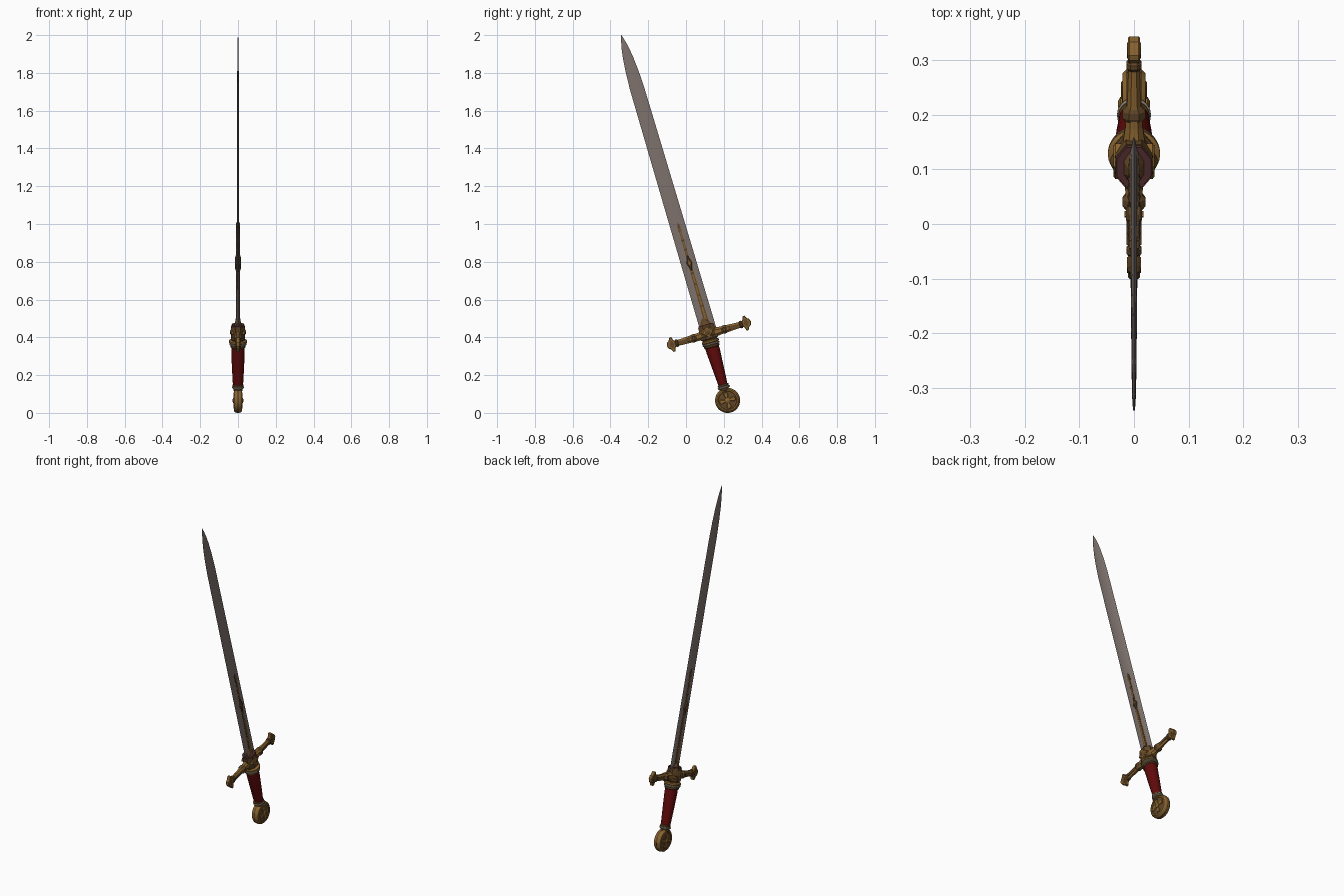
import bpy, bmesh, math
from mathutils import Matrix

if "Cube" in bpy.data.objects:
    bpy.data.objects.remove(bpy.data.objects["Cube"])

# Sword is modelled upright (x thickness, y width, z length; origin at pommel), then tilted.
TILT = Matrix.Translation((0, 0.22, 0.066)) @ Matrix.Rotation(math.radians(16.22), 4, 'X')


def mat(name, r, g, b):
    m = bpy.data.materials.new(name)
    m.diffuse_color = (r, g, b, 1)
    m.use_nodes = True
    m.node_tree.nodes["Principled BSDF"].inputs["Base Color"].default_value = m.diffuse_color
    return m


STEEL = mat("steel", 0.208, 0.170, 0.155)
GOLD = mat("aged gold", 0.25, 0.125, 0.028)
BROWN = mat("dark bronze", 0.12, 0.062, 0.02)
RED = mat("red leather", 0.115, 0.003, 0.003)
WINE = mat("wine enamel", 0.085, 0.026, 0.030)
SILVER = mat("pale metal", 0.29, 0.23, 0.16)


def finish(name, bm, material, angle=None):
    bmesh.ops.recalc_face_normals(bm, faces=bm.faces)
    bm.transform(TILT)
    me = bpy.data.meshes.new(name)
    bm.to_mesh(me)
    bm.free()
    me.materials.append(material)
    ob = bpy.data.objects.new(name, me)
    bpy.context.collection.objects.link(ob)
    if angle:
        bpy.ops.object.select_all(action='DESELECT')
        ob.select_set(True)
        bpy.context.view_layer.objects.active = ob
        bpy.ops.object.shade_smooth_by_angle(angle=math.radians(angle))
    return ob


def loft(name, rings, material, angle=None):
    """Skin a list of equally long point rings and cap both ends."""
    bm = bmesh.new()
    vs = [[bm.verts.new(p) for p in r] for r in rings]
    n = len(vs[0])
    for a, b in zip(vs, vs[1:]):
        for i in range(n):
            j = (i + 1) % n
            bm.faces.new((a[i], a[j], b[j], b[i]))
    bm.faces.new(vs[0])
    bm.faces.new(vs[-1])
    return finish(name, bm, material, angle)


def turned(name, profile, material, n=28, phase=0.0, angle=35):
    """Profile of (z, x radius, y radius) along the sword axis."""
    a = [2 * math.pi * (i + phase) / n for i in range(n)]
    return loft(name, [[(rx * math.cos(t), ry * math.sin(t), z) for t in a]
                       for z, rx, ry in profile], material, angle)


def disc(name, profile, material, centre=(0, 0), n=32, angle=35):
    """Profile of (x, radius), turned about the x axis at (y, z)."""
    a = [2 * math.pi * i / n for i in range(n)]
    return loft(name, [[(x, centre[0] + r * math.cos(t), centre[1] + r * math.sin(t)) for t in a]
                       for x, r in profile], material, angle)


def plate(name, outline, half, material, bevel=0.0):
    """Extrude a (y, z) outline to x = +-half."""
    bm = bmesh.new()
    f = bm.faces.new([bm.verts.new((-half, y, z)) for y, z in outline])
    g = bmesh.ops.extrude_face_region(bm, geom=[f])
    bmesh.ops.translate(bm, vec=(2 * half, 0, 0),
                        verts=[v for v in g['geom'] if isinstance(v, bmesh.types.BMVert)])
    if bevel:
        e = [e for e in bm.edges if abs(e.verts[0].co.x - e.verts[1].co.x) < 1e-6]
        bmesh.ops.bevel(bm, geom=e, offset=bevel, segments=1, affect='EDGES')
    return finish(name, bm, material)


def mirrored(half_outline, y0=0.009):
    """(half width, z) points going up -> closed outline symmetric about y0."""
    return [(y0 + y, z) for y, z in half_outline] + \
           [(y0 - y, z) for y, z in reversed(half_outline) if y > 0]


# Blade: thin lens section with a rounded spear tip
def blade_ring(z, h, t):
    c = 0.009 * (1 - z / 2.015)
    return [(x * t, c + y * h, z) for x, y in
            [(0, 1), (0.75, 0.62), (1, 0.2), (1, -0.2), (0.75, -0.62),
             (0, -1), (-0.75, -0.62), (-1, -0.2), (-1, 0.2), (-0.75, 0.62)]]


loft("blade", [blade_ring(*s) for s in [
    (0.37, 0.043, 0.008), (1.0, 0.041, 0.0065), (1.72, 0.038, 0.0045), (1.81, 0.034, 0.004),
    (1.89, 0.027, 0.0035), (1.95, 0.018, 0.003), (1.99, 0.008, 0.002), (2.014, 0.0006, 0.0005)]],
    STEEL, 50)

# Blade inlay: slim rod, diamond knot and leaf finial, standing proud of both faces
plate("inlay_base", mirrored([(0.013, 0.40), (0.010, 0.56), (0.008, 0.73), (0.005, 0.93)]),
      0.0085, BROWN)
plate("inlay_rod", mirrored([(0.005, 0.40), (0.004, 0.6), (0.0025, 0.94)]), 0.0105, GOLD)
plate("inlay_finial", mirrored([(0.003, 0.915), (0.010, 0.935), (0.005, 0.945), (0.009, 0.955), (0, 0.978)]),
      0.0095, BROWN)
plate("inlay_knot", mirrored([(0, 0.71), (0.009, 0.738), (0.015, 0.755), (0.009, 0.772), (0, 0.80)]),
      0.015, BROWN, 0.004)
plate("inlay_knot_stud", mirrored([(0, 0.742), (0.006, 0.755), (0, 0.768)]), 0.017, GOLD)
for i, z in enumerate((0.52, 0.58, 0.64, 0.70, 0.83, 0.88)):
    disc(f"inlay_bead_{i}", [(-0.0115, 0.003), (-0.009, 0.009), (0.009, 0.009), (0.0115, 0.003)],
         BROWN, (0.009, z), 8, None)

# Pommel: thick domed wheel with recessed faces
disc("pommel_wheel", [(-0.017, 0.046), (-0.021, 0.05), (-0.021, 0.057), (-0.014, 0.064), (-0.005, 0.066),
                      (0.005, 0.066), (0.014, 0.064), (0.021, 0.057), (0.021, 0.05), (0.017, 0.046)], GOLD)
disc("pommel_face", [(-0.022, 0.02), (-0.019, 0.048), (0.019, 0.048), (0.022, 0.02)], BROWN)
disc("pommel_boss", [(-0.029, 0.006), (-0.025, 0.013), (0.025, 0.013), (0.029, 0.006)], GOLD, n=16)
disc("pommel_rim_groove", [(-0.004, 0.0664), (0.004, 0.0664)], BROWN)
# Flared cross relief on both pommel faces
for k in range(4):
    c, s = math.cos(k * math.pi / 2), math.sin(k * math.pi / 2)
    plate(f"pommel_cross_arm_{k}", [(y * c - z * s, y * s + z * c) for y, z in
          [(-0.004, 0.005), (0.004, 0.005), (0.013, 0.038), (0, 0.044), (-0.013, 0.038)]], 0.024, GOLD, 0.002)

# Grip with collars above and below
turned("grip", [(0.085, 0.027, 0.024), (0.12, 0.029, 0.027), (0.20, 0.033, 0.032),
                (0.27, 0.035, 0.037), (0.31, 0.034, 0.037)], RED)


def collar(name, z, half, rx, ry, material):
    turned(name, [(z - half, rx * 0.86, ry * 0.86), (z - half * 0.5, rx, ry),
                  (z + half * 0.5, rx, ry), (z + half, rx * 0.86, ry * 0.86)], material)


collar("pommel_neck", 0.061, 0.009, 0.025, 0.025, BROWN)
collar("lower_collar_pale", 0.072, 0.006, 0.031, 0.033, SILVER)
collar("lower_collar_bronze", 0.083, 0.007, 0.029, 0.029, BROWN)
collar("upper_collar_bronze", 0.300, 0.008, 0.041, 0.042, BROWN)
collar("upper_collar_pale", 0.312, 0.006, 0.046, 0.046, SILVER)
collar("upper_collar_gold", 0.325, 0.009, 0.048, 0.046, GOLD)

# Guard centre: faceted bronze socket with an enamel cap and face ornament
turned("guard_socket", [(0.33, 0.036, 0.040), (0.35, 0.038, 0.048), (0.412, 0.037, 0.046)],
       BROWN, 8, 0.5, None)
turned("guard_socket_cap", [(0.408, 0.036, 0.045), (0.418, 0.034, 0.042)], WINE, 8, 0.5, None)
turned("guard_socket_band", [(0.338, 0.037, 0.046), (0.342, 0.041, 0.051), (0.354, 0.041, 0.051),
                             (0.358, 0.037, 0.046)], BROWN, 8, 0.5, None)
turned("guard_blade_mouth", [(0.41, 0.022, 0.036), (0.432, 0.016, 0.026), (0.455, 0.010, 0.014)],
       BROWN, 8, 0.5, None)
plate("guard_centre_diamond", [(-0.034, 0.376), (0, 0.345), (0.034, 0.376), (0, 0.412)], 0.038, GOLD, 0.004)
disc("guard_centre_stud", [(-0.043, 0.006), (-0.038, 0.015), (0.038, 0.015), (0.043, 0.006)],
     BROWN, (0, 0.377), 16)

# Guard arms, built for each side
ZG, YG = 0.366, 0.004


def arm_ring(y, h, t):
    c = 0.45
    return [(px * t, YG + y, ZG + pz * h) for px, pz in
            [(1, c), (c, 1), (-c, 1), (-1, c), (-1, -c), (-c, -1), (c, -1), (1, -c)]]


for side, s in (("left", -1), ("right", 1)):
    def flat(points):
        return [(YG + s * y, ZG + z) for y, z in points]

    def arm(name, sections, material):
        loft(f"{name}_{side}", [arm_ring(s * y, h, t) for y, h, t in sections], material)

    arm("guard_arm", [(0.02, 0.027, 0.022), (0.06, 0.021, 0.016), (0.12, 0.018, 0.012), (0.19, 0.015, 0.009)], GOLD)
    arm("guard_arm_knot", [(0.068, 0.018, 0.014), (0.078, 0.022, 0.021), (0.09, 0.022, 0.021),
                           (0.10, 0.018, 0.013)], BROWN)
    plate(f"guard_arm_panel_{side}", flat([(0.105, -0.009), (0.165, -0.007), (0.165, 0.007), (0.105, 0.009)]),
          0.0135, BROWN)
    arm("guard_end_ring", [(0.168, 0.016, 0.010), (0.173, 0.020, 0.014), (0.181, 0.020, 0.014),
                           (0.186, 0.015, 0.010)], BROWN)
    # Flared finial with an inlaid diamond
    tip = [(0.183, 0.012), (0.191, 0.022), (0.197, 0.039), (0.207, 0.040), (0.216, 0.023), (0.226, 0.017)]
    plate(f"guard_end_{side}", flat(tip + [(0.232, 0)] + [(y, -z) for y, z in reversed(tip)]), 0.011, GOLD, 0.003)
    plate(f"guard_end_inlay_{side}", flat([(0.190, 0), (0.204, 0.024), (0.220, 0), (0.204, -0.024)]), 0.013, BROWN)
